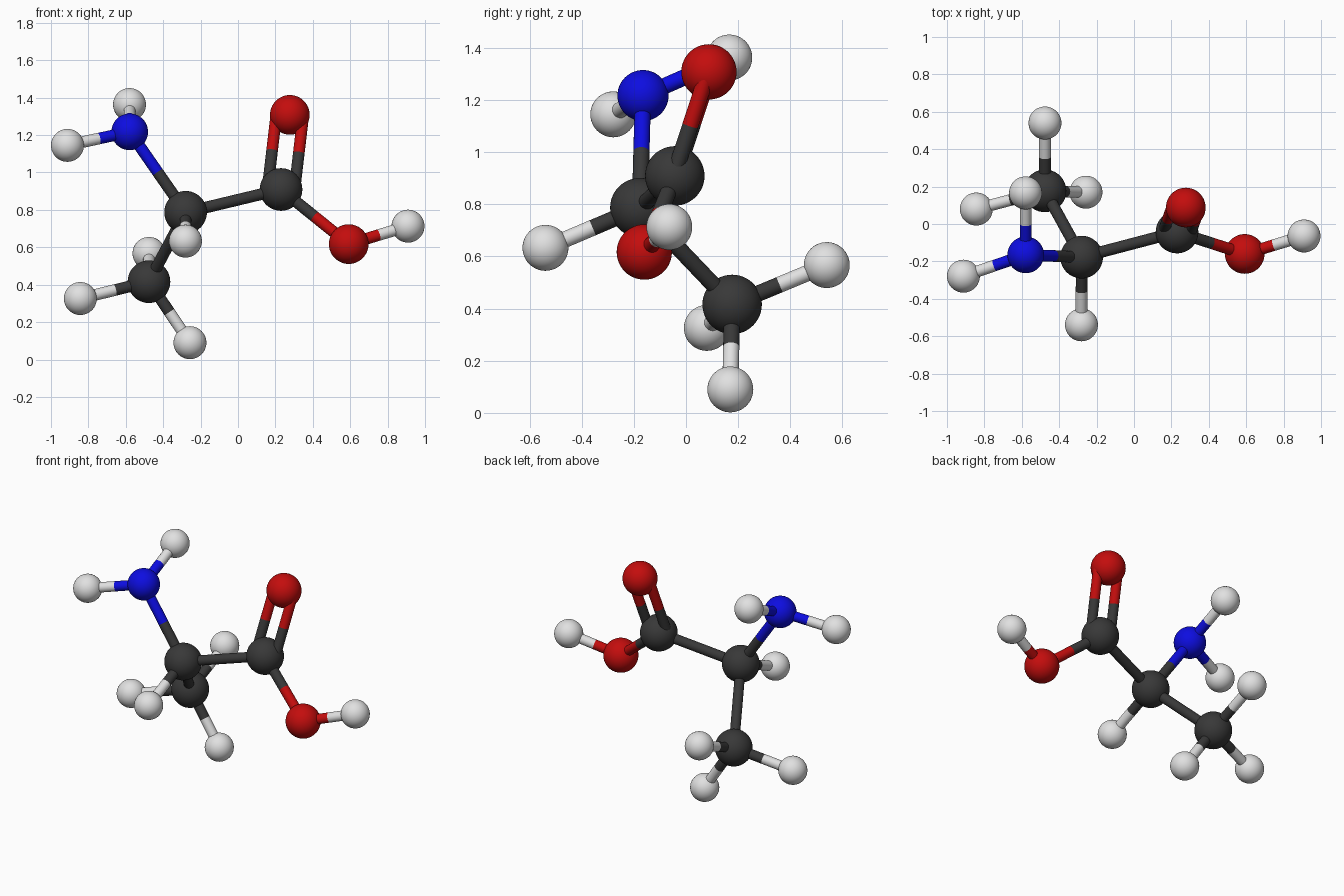
import bpy
from mathutils import Vector

if "Cube" in bpy.data.objects:
    bpy.data.objects.remove(bpy.data.objects["Cube"])


def material(name, rgb):
    m = bpy.data.materials.new(name)
    m.diffuse_color = (*rgb, 1.0)
    m.use_nodes = True
    m.node_tree.nodes["Principled BSDF"].inputs["Base Color"].default_value = m.diffuse_color
    return m


# element: (material, ball radius)
KIND = {
    "carbon": (material("dark grey", (0.04, 0.04, 0.04)), 0.114),
    "nitrogen": (material("blue", (0.004, 0.004, 0.75)), 0.098),
    "oxygen": (material("red", (0.55, 0.004, 0.004)), 0.106),
    "hydrogen": (material("white", (0.75, 0.75, 0.75)), 0.088),
}
BOND_R = 0.031

# atoms: element and centre
ATOMS = {
    "centre": ("carbon", (-0.28, -0.177, 0.787)),
    "acid": ("carbon", (0.23, -0.043, 0.909)),
    "methyl": ("carbon", (-0.476, 0.177, 0.416)),
    "amine": ("nitrogen", (-0.579, -0.165, 1.217)),
    "double": ("oxygen", (0.277, 0.088, 1.308)),
    "hydroxyl": ("oxygen", (0.592, -0.16, 0.617)),
    "hydroxyl_h": ("hydrogen", (0.909, -0.064, 0.713)),
    "centre_h": ("hydrogen", (-0.281, -0.539, 0.633)),
    "amine_h1": ("hydrogen", (-0.580, 0.166, 1.363)),
    "amine_h2": ("hydrogen", (-0.912, -0.279, 1.145)),
    "methyl_h1": ("hydrogen", (-0.476, 0.540, 0.567)),
    "methyl_h2": ("hydrogen", (-0.843, 0.080, 0.326)),
    "methyl_h3": ("hydrogen", (-0.257, 0.170, 0.090)),
}
BONDS = [
    ("centre", "acid"), ("centre", "methyl"), ("centre", "amine"),
    ("centre", "centre_h"), ("acid", "hydroxyl"), ("hydroxyl", "hydroxyl_h"),
    ("amine", "amine_h1"), ("amine", "amine_h2"),
    ("methyl", "methyl_h1"), ("methyl", "methyl_h2"), ("methyl", "methyl_h3"),
]
POS = {k: Vector(p) for k, (e, p) in ATOMS.items()}


def finish(name, mat):
    ob = bpy.context.object
    ob.name = name
    ob.data.materials.append(mat)
    bpy.ops.object.shade_smooth_by_angle()


def rod(name, a, b, mat):
    d = b - a
    bpy.ops.mesh.primitive_cylinder_add(
        vertices=32, radius=BOND_R, depth=d.length, location=(a + b) / 2,
        rotation=d.to_track_quat("Z", "Y").to_euler())
    finish(name, mat)


def bond(a, b, shift=Vector()):
    # each half takes the colour of its own atom
    mid = (POS[a] + POS[b]) / 2 + shift
    for k, other in ((a, b), (b, a)):
        rod(f"bond_{k}_to_{other}", POS[k] + shift, mid, KIND[ATOMS[k][0]][0])


# atom balls
for key, (element, p) in ATOMS.items():
    mat, r = KIND[element]
    bpy.ops.mesh.primitive_uv_sphere_add(segments=48, ring_count=24, radius=r, location=p)
    finish(f"{element}_ball_{key}", mat)

# single bonds
for a, b in BONDS:
    bond(a, b)

# double bond, spread in the plane of the acid group
axis = (POS["double"] - POS["acid"]).normalized()
side = POS["hydroxyl"] - POS["acid"]
side = (side - side.dot(axis) * axis).normalized()
for s in (-1, 1):
    bond("acid", "double", side * 0.072 * s)
